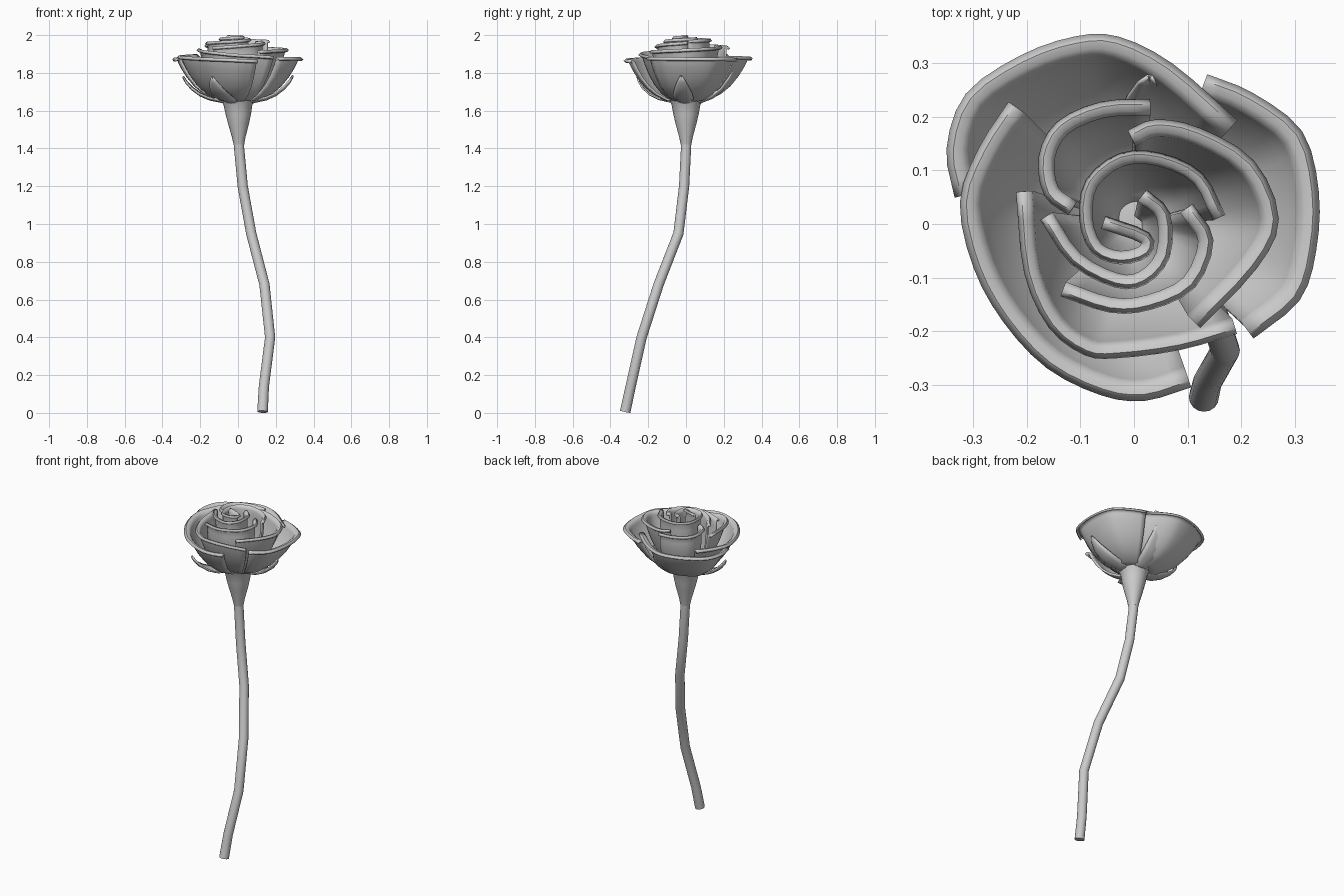
import bpy, bmesh, math
from mathutils import Vector

if "Cube" in bpy.data.objects:
    bpy.data.objects.remove(bpy.data.objects["Cube"])


def make_object(name, rows, closed=False, caps=False, thickness=0.0):
    """Skin a grid of points (rows of equal length) into a smooth mesh."""
    bm = bmesh.new()
    grid = [[bm.verts.new(p) for p in row] for row in rows]
    n = len(rows[0])
    for a, b in zip(grid, grid[1:]):
        for i in range(n if closed else n - 1):
            j = (i + 1) % n
            bm.faces.new((a[i], a[j], b[j], b[i]))
    if caps:
        bm.faces.new(grid[0][::-1])
        bm.faces.new(grid[-1])
    bmesh.ops.recalc_face_normals(bm, faces=bm.faces[:])
    mesh = bpy.data.meshes.new(name)
    bm.to_mesh(mesh)
    bm.free()
    ob = bpy.data.objects.new(name, mesh)
    bpy.context.collection.objects.link(ob)
    if thickness:
        mod = ob.modifiers.new("thickness", 'SOLIDIFY')
        mod.thickness = thickness
        mod.offset = 0
    bpy.ops.object.select_all(action='DESELECT')
    bpy.context.view_layer.objects.active = ob
    ob.select_set(True)
    bpy.ops.object.shade_smooth_by_angle(angle=math.radians(50))
    return ob


def tube(name, path, sides=16):
    """Sweep a circle along (x, y, z, radius) points."""
    pts = [Vector(p[:3]) for p in path]
    rows = []
    for k, p in enumerate(pts):
        t = (pts[min(k + 1, len(pts) - 1)] - pts[max(k - 1, 0)]).normalized()
        u = Vector((0, 1, 0)).cross(t).normalized()
        v = t.cross(u)
        rows.append([p + path[k][3] * (u * math.cos(a) + v * math.sin(a))
                     for a in (2 * math.pi * i / sides for i in range(sides))])
    return make_object(name, rows, closed=True, caps=True)


def smooth_path(pts, sub=3):
    """Catmull-Rom resampling of a 2D path."""
    p = [Vector(q) for q in pts]
    p = [2 * p[0] - p[1]] + p + [2 * p[-1] - p[-2]]
    out = []
    for i in range(1, len(p) - 2):
        a, b, c, d = p[i - 1:i + 3]
        for s in range(sub):
            t = s / sub
            out.append(0.5 * (2 * b + (c - a) * t + (2 * a - 5 * b + 4 * c - d) * t * t
                              + (3 * b - a - 3 * c + d) * t ** 3))
    return out + [p[-2]]


# Petal wall profiles: (scale of the rim outline, height fraction)
OPEN = [(.15, 0), (.36, .04), (.56, .18), (.72, .36), (.85, .58), (.94, .78), (.99, .92), (1, .96)]
UPRIGHT = [(.15, 0), (.5, .08), (.74, .22), (.9, .45), (.98, .7), (1, .85), (1, .96)]
BASE_Z = 1.65


def petal(name, rim, z_start, z_end, lip, profile):
    """Loft a petal from its base to a seen-from-above rim with a rolled lip."""
    edge = smooth_path(rim)
    n = len(edge)
    normals = []
    for i in range(n):
        t = (edge[min(i + 1, n - 1)] - edge[max(i - 1, 0)]).normalized()
        normals.append(Vector((t.y, -t.x)))
    if sum(a.dot(b) for a, b in zip(edge, normals)) < 0:
        normals = [-v for v in normals]
    wall = [e - v * lip for e, v in zip(edge, normals)]
    tops = [z_start + (z_end - z_start) * i / (n - 1) - .006 for i in range(n)]
    rows = [[(w.x * f, w.y * f, BASE_Z + (z - BASE_Z) * h) for w, z in zip(wall, tops)]
            for f, h in profile]
    for k, dz in ((.3, .002), (.65, 0), (1, .009)):
        rows.append([(w.x + v.x * lip * k, w.y + v.y * lip * k, z - dz)
                     for w, v, z in zip(wall, normals, tops)])
    make_object(name, rows, thickness=.012)


# Stem and the flared cup under the bloom
tube("stem", [(.13, -.322, .006, .028), (.137, -.293, .14, .027), (.17, -.235, .4, .027),
              (.14, -.145, .68, .027), (.07, -.04, .95, .027), (.025, -.01, 1.2, .027),
              (.006, 0, 1.4, .027), (.004, 0, 1.45, .029)])
tube("flower_cup", [(.005, 0, 1.42, .028), (.004, 0, 1.46, .036), (.003, 0, 1.53, .055),
                    (.002, 0, 1.58, .067), (0, 0, 1.63, .076), (0, 0, 1.66, .09),
                    (0, 0, 1.672, .06)])

# Sepals: (direction in degrees, radial stretch, tip height)
for k, (deg, stretch, tip) in enumerate([(-118, 1, 1.77), (-5, 1, 1.775),
                                         (84, .95, 1.87), (175, 1, 1.77)]):
    a = math.radians(deg)
    out, side = Vector((math.cos(a), math.sin(a), 0)), Vector((-math.sin(a), math.cos(a), 0))
    rows = []
    for r, h, w in [(.05, -.08, .035), (.1, .02, .045), (.15, .1, .052), (.2, .27, .05),
                    (.245, .53, .037), (.275, .8, .02), (.29, 1, .003)]:
        z = 1.645 + (tip - 1.645) * h
        rows.append([out * r * stretch + side * w * s + Vector((0, 0, z + .012 * s * s))
                     for s in (-1, -.5, 0, .5, 1)])
    make_object("sepal_%d" % (k + 1), rows, thickness=.008)

# Outer petals
petal("outer_petal_back", [(-.33, .05), (-.345, .14), (-.31, .24), (-.21, .31), (-.11, .345),
                           (-.03, .345), (.07, .295), (.19, .19)], 1.88, 1.89, .03, OPEN)
petal("outer_petal_right", [(.135, .275), (.22, .24), (.31, .17), (.34, .06), (.335, -.05),
                            (.305, -.14), (.22, -.21)], 1.88, 1.885, .03, OPEN)
petal("outer_petal_front", [(-.23, .225), (-.285, .14), (-.32, .04), (-.295, -.08), (-.24, -.18),
                            (-.16, -.265), (-.06, -.315), (.02, -.325), (.105, -.3)],
      1.90, 1.87, .028, OPEN)
# Middle petals
petal("middle_petal_front", [(-.215, .06), (-.2, -.09), (-.155, -.19), (-.09, -.24), (-.03, -.245),
                             (.085, -.23), (.19, -.2)], 1.93, 1.89, .02, OPEN)
petal("middle_petal_right", [(-.01, .17), (.04, .19), (.12, .175), (.22, .115), (.265, .01),
                             (.225, -.08), (.12, -.19)], 1.95, 1.92, .022, OPEN)
petal("middle_petal_back", [(.03, .228), (-.06, .223), (-.14, .187), (-.173, .125),
                            (-.163, .055), (-.12, .02)], 1.94, 1.96, .02, UPRIGHT)
# Inner petals and the spiral heart
petal("inner_petal_front", [(.105, .035), (.143, -.03), (.11, -.115), (.03, -.155), (-.045, -.16),
                            (-.135, -.13)], 1.97, 1.94, .018, UPRIGHT)
petal("inner_petal_left", [(.02, .06), (.062, .02), (.062, -.06), (.02, -.108), (-.035, -.113),
                           (-.115, -.07), (-.17, .01)], 1.99, 1.965, .016, UPRIGHT)
petal("heart_petal", [(.165, .015), (.125, .09), (.05, .127), (-.025, .127), (-.085, .08),
                      (-.097, .01), (-.075, -.05), (-.025, -.07), (.025, -.055), (.025, -.02),
                      (-.055, .01)], 1.975, 2.0, .014, UPRIGHT)
